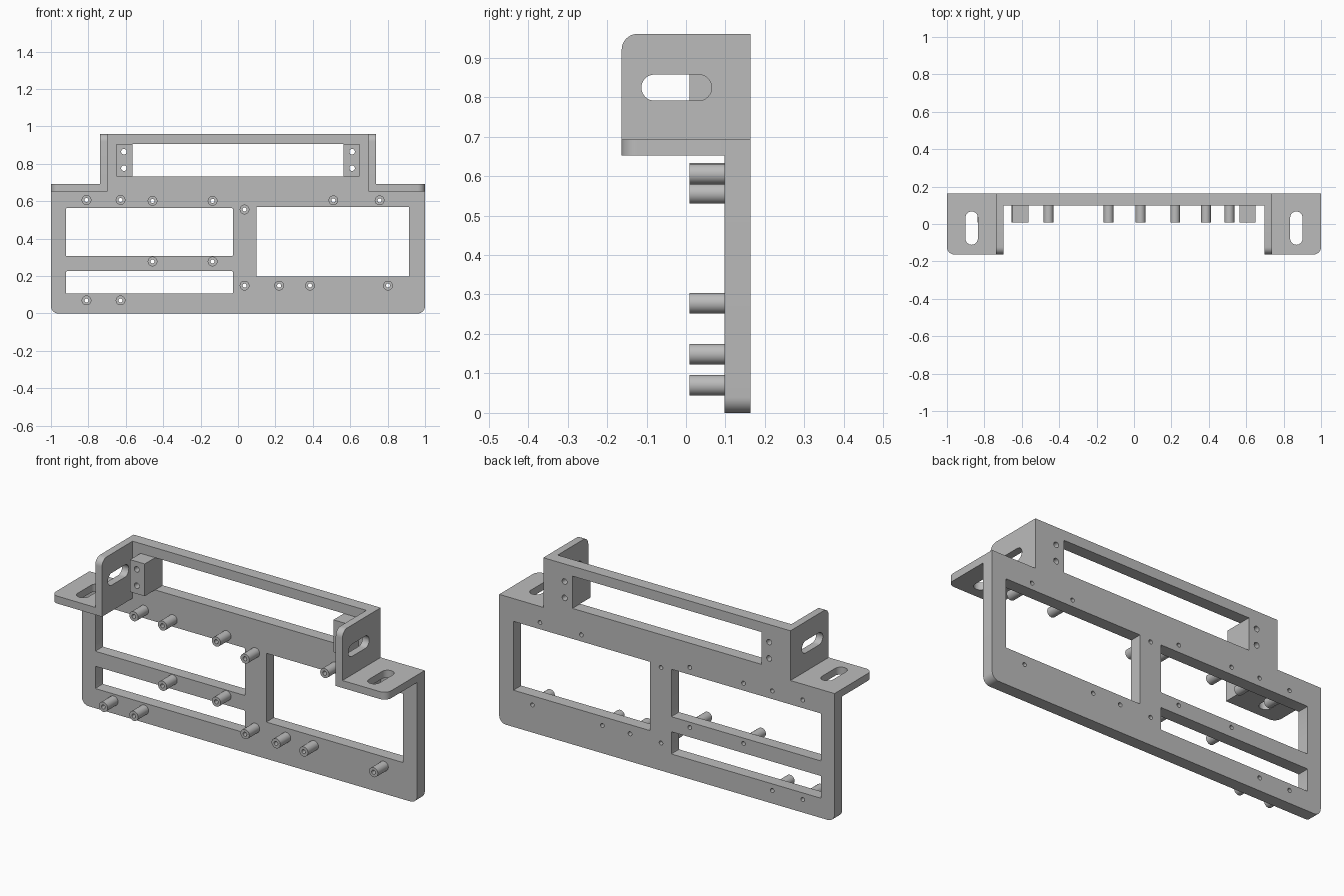
import bpy, bmesh, math
from mathutils import Matrix, Vector

if "Cube" in bpy.data.objects:
    bpy.data.objects.remove(bpy.data.objects["Cube"])

grey = bpy.data.materials.new("plain grey")
grey.use_nodes = True
GREY = (0.5, 0.5, 0.5, 1)
grey.diffuse_color = GREY
grey.node_tree.nodes["Principled BSDF"].inputs["Base Color"].default_value = GREY


def loop(corners, steps=8):
    """Closed outline from (u, v, radius) right-angle corners."""
    pts = []
    for i, (u, v, r) in enumerate(corners):
        p = Vector((u, v))
        d1 = (Vector(corners[i - 1][:2]) - p).normalized()
        d2 = (Vector(corners[(i + 1) % len(corners)][:2]) - p).normalized()
        for k in range(steps + 1 if r else 1):
            t = math.pi / 2 * k / steps
            q = p + r * (d1 + d2) - r * (d2 * math.cos(t) + d1 * math.sin(t))
            if not pts or (q - pts[-1]).length > 1e-4:
                pts.append(q)
    if (pts[0] - pts[-1]).length < 1e-4:
        pts.pop()
    return pts


def rect(u0, u1, v0, v1, r=0, steps=8):
    return loop([(u0, v0, r), (u1, v0, r), (u1, v1, r), (u0, v1, r)], steps)


def circle(u, v, r, steps=6):
    return rect(u - r, u + r, v - r, v + r, r, steps)


def slab(name, loops, axis, lo, hi):
    """Flat outline with holes, extruded along an axis from lo to hi."""
    curve = bpy.data.curves.new(name, "CURVE")
    curve.dimensions = "2D"
    curve.fill_mode = "BOTH"
    curve.extrude = (hi - lo) / 2
    for pts in loops:
        s = curve.splines.new("POLY")
        s.points.add(len(pts) - 1)
        for sp, q in zip(s.points, pts):
            sp.co = (q.x, q.y, 0, 1)
        s.use_cyclic_u = True
    tmp = bpy.data.objects.new(name + " outline", curve)
    bpy.context.collection.objects.link(tmp)
    bpy.context.view_layer.update()
    mesh = bpy.data.meshes.new_from_object(
        tmp.evaluated_get(bpy.context.evaluated_depsgraph_get()))
    bpy.data.objects.remove(tmp)

    others = [i for i in range(3) if i != axis]
    m = Matrix.Diagonal((0, 0, 0, 1))
    m[others[0]][0] = m[others[1]][1] = m[axis][2] = 1
    m[axis][3] = (lo + hi) / 2
    bm = bmesh.new()
    bm.from_mesh(mesh)
    bm.transform(m)
    bmesh.ops.remove_doubles(bm, verts=bm.verts, dist=1e-5)
    bmesh.ops.recalc_face_normals(bm, faces=bm.faces)
    bm.to_mesh(mesh)
    bm.free()
    mesh.name = name
    mesh.materials.clear()
    mesh.materials.append(grey)
    ob = bpy.data.objects.new(name, mesh)
    bpy.context.collection.objects.link(ob)
    bpy.ops.object.select_all(action="DESELECT")
    ob.select_set(True)
    bpy.context.view_layer.objects.active = ob
    bpy.ops.object.shade_smooth_by_angle(angle=math.radians(30))
    return ob


X, Y, Z = 0, 1, 2
BACK, FACE, TIP, FRONT = 0.163, 0.098, 0.009, -0.163
SHELF, STEP, TOP, WALL = 0.652, 0.692, 0.96, 0.737
BORE = 0.011

posts = [(-.81, .607), (-.628, .607), (-.457, .602), (-.136, .602), (.035, .556),
         (.51, .605), (.757, .605), (-.457, .278), (-.136, .278), (.035, .149),
         (.22, .149), (.385, .149), (.802, .149), (-.81, .07), (-.628, .07)]
screws = [(s * .61, z) for s in (-1, 1) for z in (.777, .865)]

# Back plate with windows and bores
outline = loop([(-1, 0, .04), (1, 0, .04), (1, STEP, 0), (WALL, STEP, 0),
                (WALL, TOP, 0), (-WALL, TOP, 0), (-WALL, STEP, 0), (-1, STEP, 0)])
windows = [rect(-.92, -.027, .307, .563, .005, 2), rect(-.92, -.027, .106, .226, .005, 2),
           rect(.1, .915, .198, .569), rect(-.563, .563, .733, .907)]
bores = [circle(x, z, BORE) for x, z in posts]
bores += [circle(x, z, .015) for x, z in screws]
slab("back_plate", [outline] + windows + bores, Y, FACE, BACK)

# Hollow standoffs
for i, (x, z) in enumerate(posts):
    slab(f"standoff_{i + 1}", [circle(x, z, .026), circle(x, z, BORE)], Y, TIP, FACE)

for side, s in (("left", 1), ("right", -1)):
    # Screw block beside the upper window
    a, b = sorted((s * .563, s * .65))
    holes = [circle(x, z, .015) for x, z in screws if x * s > 0]
    slab(side + "_screw_block", [rect(a, b, .733, .907)] + holes, Y, TIP, FACE)

    # Upright ear with slot
    ear = loop([(FRONT, SHELF, 0), (FACE, SHELF, 0), (FACE, TOP, 0), (FRONT, TOP, .04)])
    a, b = sorted((s * .697, s * WALL))
    slab(side + "_ear", [ear, rect(-.113, .065, .791, .857, .0329)], X, a, b)

    # Horizontal shelf with slot
    shelf = loop([(s * WALL, FRONT, 0), (s, FRONT, .04), (s, FACE, 0), (s * WALL, FACE, 0)])
    a, b = sorted((s * .835, s * .901))
    slab(side + "_shelf", [shelf, rect(a, b, -.111, .067, .0329)], Z, SHELF, STEP)
